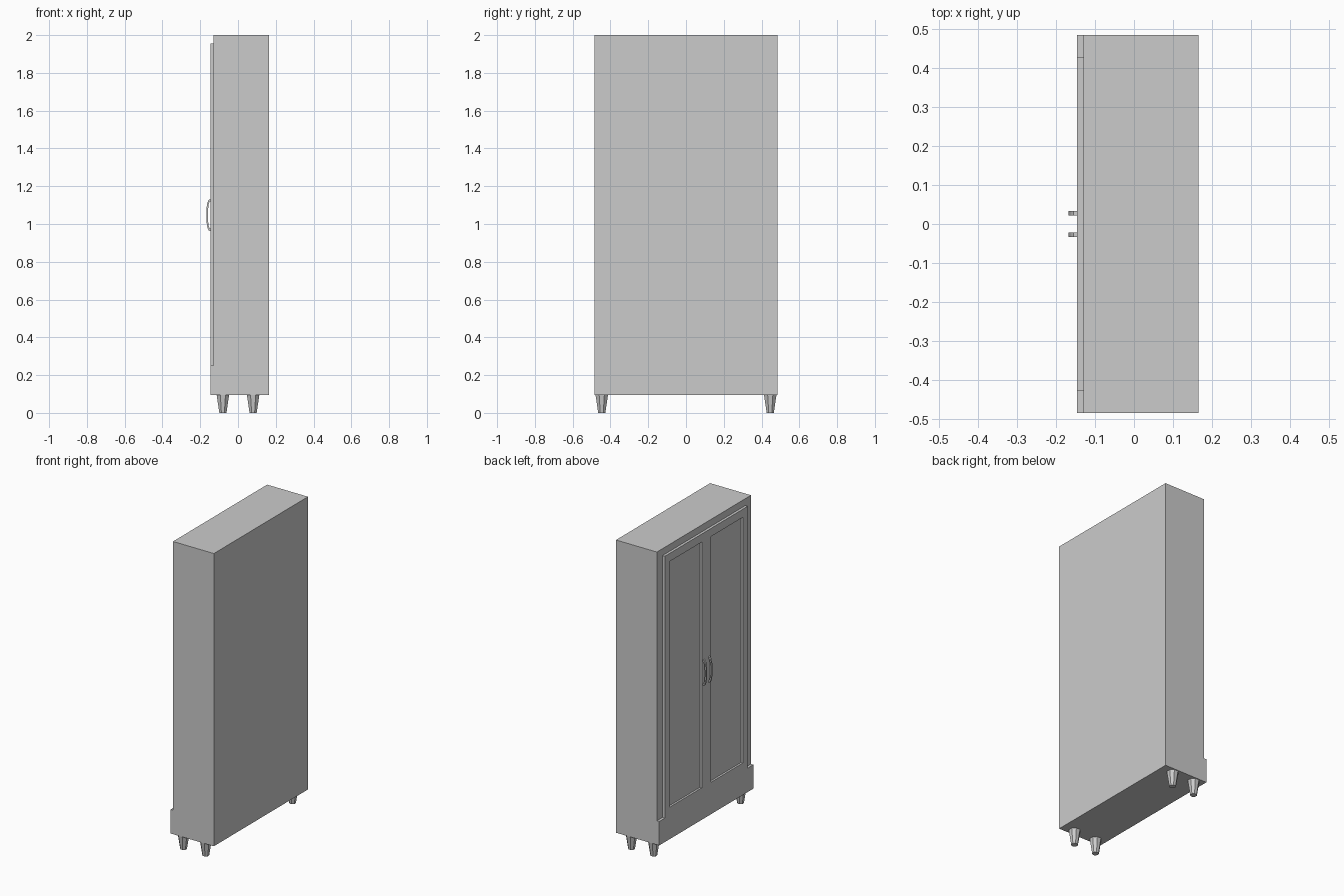
import bpy, bmesh, math

if "Cube" in bpy.data.objects:
    bpy.data.objects.remove(bpy.data.objects["Cube"])

FRONT, BODY_FRONT, BACK = -0.146, -0.129, 0.165
HALF_W = 0.484


def finish(name, bm):
    bmesh.ops.recalc_face_normals(bm, faces=bm.faces[:])
    mesh = bpy.data.meshes.new(name)
    bm.to_mesh(mesh)
    bm.free()
    ob = bpy.data.objects.new(name, mesh)
    bpy.context.collection.objects.link(ob)
    return ob


def extrude_x_or_y(bm, vec):
    res = bmesh.ops.extrude_face_region(bm, geom=bm.faces[:], use_keep_orig=True)
    verts = [g for g in res["geom"] if isinstance(g, bmesh.types.BMVert)]
    bmesh.ops.translate(bm, verts=verts, vec=vec)


# Cabinet carcass with projecting plinth: one L-shaped side profile swept across the width
profile = [(FRONT, 0.095), (BACK, 0.095), (BACK, 2.0), (BODY_FRONT, 2.0),
           (BODY_FRONT, 0.251), (FRONT, 0.251)]
bm = bmesh.new()
bm.faces.new([bm.verts.new((x, -HALF_W, z)) for x, z in profile])
extrude_x_or_y(bm, (0, 2 * HALF_W, 0))
finish("cabinet_body", bm)

# Door frame: grid of rails and stiles with two openings left out
ys = [-0.426, -0.377, -0.046, 0.046, 0.377, 0.426]
zs = [0.251, 0.303, 1.902, 1.955]
bm = bmesh.new()
grid = [[bm.verts.new((FRONT, y, z)) for z in zs] for y in ys]
for i in range(5):
    for j in range(3):
        if j == 1 and i in (1, 3):
            continue
        bm.faces.new((grid[i][j], grid[i + 1][j], grid[i + 1][j + 1], grid[i][j + 1]))
extrude_x_or_y(bm, (BODY_FRONT - FRONT, 0, 0))
finish("door_frame", bm)

for side, tag in ((-1, "right"), (1, "left")):
    # Recessed door panel
    bm = bmesh.new()
    bm.faces.new([bm.verts.new((BODY_FRONT - 0.004, side * y, z))
                  for y, z in ((0.046, 0.303), (0.377, 0.303), (0.377, 1.902), (0.046, 1.902))])
    extrude_x_or_y(bm, (0.004, 0, 0))
    finish("door_panel_" + tag, bm)

    # Bowed handle
    bm = bmesh.new()
    n = 12

    def arc(depth, half):
        pts = []
        for k in range(n + 1):
            t = math.pi * k / n
            s = max(math.sin(t), 0.0) if 0 < k < n else 0.0
            pts.append(bm.verts.new((FRONT - depth * s ** 0.7, side * 0.0275 - 0.006,
                                     1.047 + half * math.cos(t))))
        return pts

    outer, inner = arc(0.022, 0.084), arc(0.013, 0.072)
    for k in range(n):
        bm.faces.new((outer[k], outer[k + 1], inner[k + 1], inner[k]))
    extrude_x_or_y(bm, (0, 0.012, 0))
    finish("handle_" + tag, bm)

    # Tapered octagonal legs
    for x, pos in ((-0.08, "front"), (0.08, "rear")):
        r = 1 / math.cos(math.pi / 8)
        bpy.ops.mesh.primitive_cone_add(vertices=8, radius1=0.019 * r, radius2=0.033 * r,
                                        depth=0.096, location=(x, side * 0.446, 0.048),
                                        rotation=(0, 0, math.pi / 8))
        bpy.context.object.name = f"{pos}_leg_{tag}"
